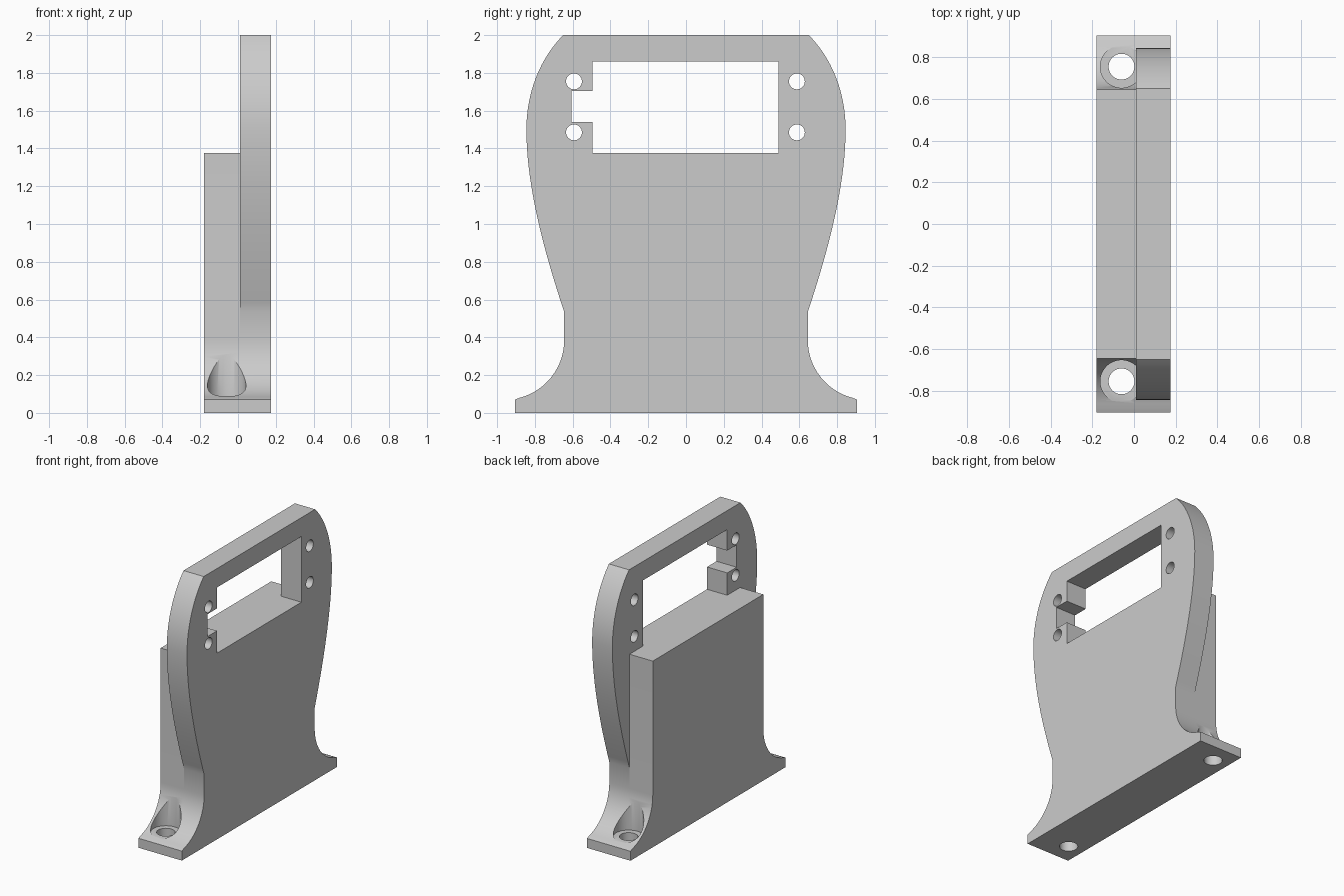
import bpy, bmesh, math
from mathutils import Vector
from mathutils.geometry import interpolate_bezier

cube = bpy.data.objects.get("Cube")
if cube:
    bpy.data.objects.remove(cube, do_unlink=True)

grey = bpy.data.materials.new("light grey")
grey.use_nodes = True
colour = (0.6, 0.6, 0.6, 1)
grey.diffuse_color = colour
grey.node_tree.nodes["Principled BSDF"].inputs["Base Color"].default_value = colour

X_BACK, X_STEP, X_FACE = -0.18, 0.01, 0.175


def add_object(name, bm):
    bmesh.ops.recalc_face_normals(bm, faces=bm.faces)
    mesh = bpy.data.meshes.new(name)
    bm.to_mesh(mesh)
    bm.free()
    mesh.materials.append(grey)
    obj = bpy.data.objects.new(name, mesh)
    bpy.context.collection.objects.link(obj)
    return obj


def slab(name, outline, x0, x1):
    """Extrude a (y, z) outline along x."""
    bm = bmesh.new()
    face = bm.faces.new([bm.verts.new((x0, y, z)) for y, z in outline])
    new = bmesh.ops.extrude_face_region(bm, geom=[face])["geom"]
    verts = [v for v in new if isinstance(v, bmesh.types.BMVert)]
    bmesh.ops.translate(bm, verts=verts, vec=(x1 - x0, 0, 0))
    return add_object(name, bm)


def rectangle(y0, y1, z0, z1):
    return [(y0, z0), (y1, z0), (y1, z1), (y0, z1)]


def circle(y, z, r, n=32):
    return [(y + r * math.cos(i * math.tau / n), z + r * math.sin(i * math.tau / n))
            for i in range(n)]


def upright(name, x, y, z0, z1, r):
    """Vertical cylinder."""
    bm = bmesh.new()
    bmesh.ops.create_cone(bm, cap_ends=True, segments=48, radius1=r, radius2=r, depth=z1 - z0)
    bmesh.ops.translate(bm, verts=bm.verts, vec=(x, y, (z0 + z1) / 2))
    return add_object(name, bm)


def bezier(*pts):
    curve = interpolate_bezier(*[Vector((y, z, 0)) for y, z in pts], 20)
    return [(p.x, p.y) for p in curve]


def mirrored(half):
    return half + [(-y, z) for y, z in reversed(half)]


def combine(target, tool, operation):
    mod = target.modifiers.new(operation, "BOOLEAN")
    mod.operation, mod.solver, mod.object = operation, "EXACT", tool
    bpy.ops.object.select_all(action="DESELECT")
    bpy.context.view_layer.objects.active = target
    target.select_set(True)
    bpy.ops.object.modifier_apply(modifier=mod.name)
    bpy.data.objects.remove(tool, do_unlink=True)


# Flared foot shared by both layers
start, end = math.radians(260), math.radians(180)
foot = [(0.905, 0), (0.905, 0.07)]
for i in range(1, 21):
    a = start + (end - start) * i / 20
    foot.append((0.96 + 0.315 * math.cos(a), 0.385 + 0.315 * math.sin(a)))

# Face plate outline bulges out and in again above the foot
bulge = bezier((0.645, 0.535), (0.75, 0.85), (0.845, 1.2), (0.845, 1.5))
shoulder = bezier((0.845, 1.5), (0.845, 1.7), (0.77, 1.88), (0.65, 2.0))

bracket = slab("bracket", mirrored(foot + bulge + shoulder[1:]), X_STEP, X_FACE)
block = slab("rear_block", mirrored(foot + [(0.645, 1.375)]), X_BACK, X_STEP)
combine(bracket, block, "UNION")

# Window with a cable notch
window = [(-0.495, 1.375), (0.49, 1.375), (0.49, 1.86), (-0.495, 1.86),
          (-0.495, 1.705), (-0.605, 1.705), (-0.605, 1.54), (-0.495, 1.54)]
combine(bracket, slab("window_cutter", window, X_STEP - 0.1, X_FACE + 0.1), "DIFFERENCE")

# Screw holes either side of the window
for y in (-0.593, 0.587):
    for z in (1.485, 1.755):
        hole = slab("screw_cutter", circle(y, z, 0.042), X_STEP - 0.1, X_FACE + 0.1)
        combine(bracket, hole, "DIFFERENCE")

# Counterbored mounting holes in the feet
for y in (-0.756, 0.756):
    combine(bracket, upright("bore_cutter", -0.06, y, -0.1, 0.3, 0.062), "DIFFERENCE")
    combine(bracket, upright("counterbore_cutter", -0.06, y, 0.09, 0.5, 0.102), "DIFFERENCE")

bpy.context.view_layer.objects.active = bracket
bracket.select_set(True)
bpy.ops.object.shade_smooth_by_angle(angle=math.radians(30))
